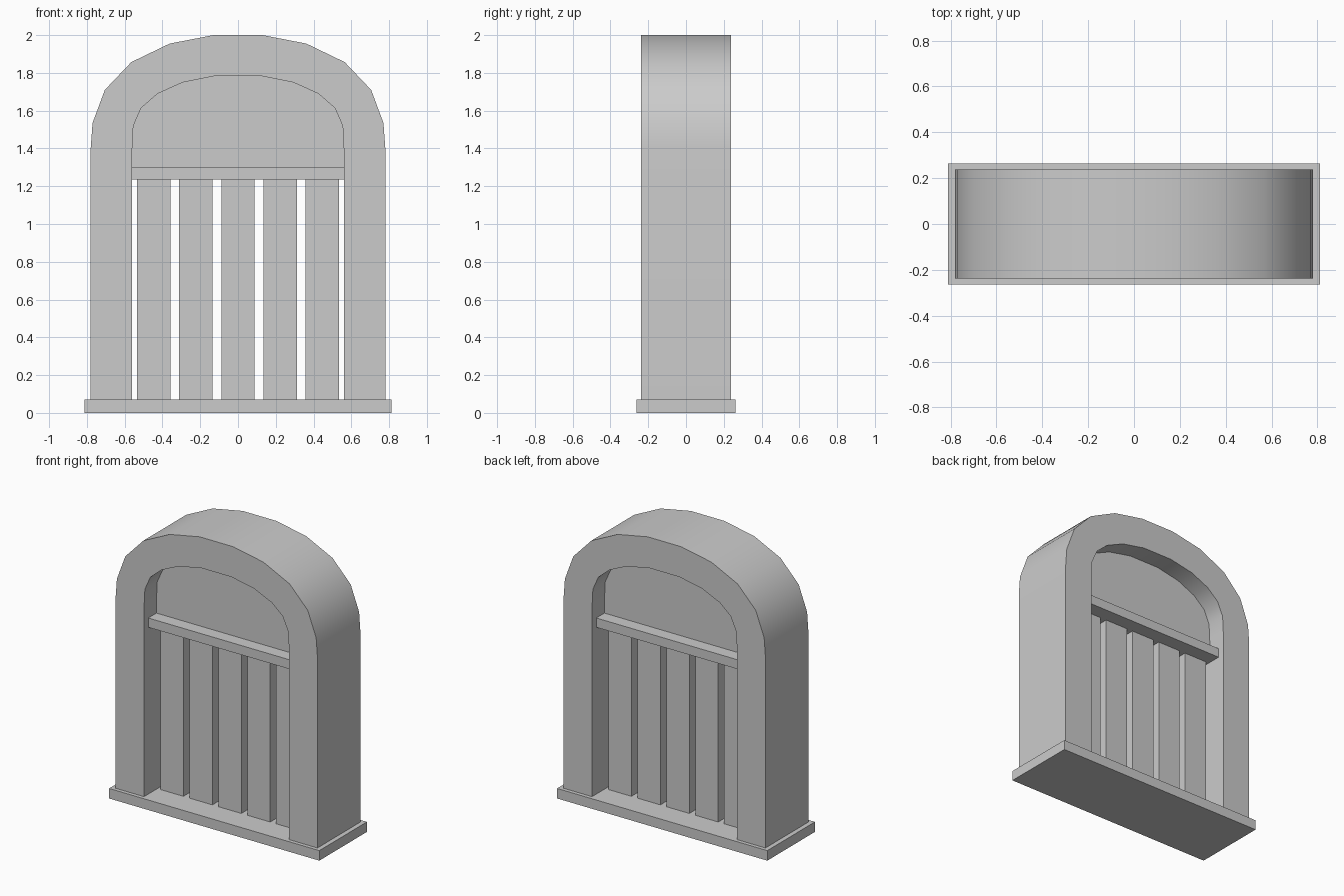
import bpy, bmesh, math

if "Cube" in bpy.data.objects:
    bpy.data.objects.remove(bpy.data.objects["Cube"])

BASE_TOP = 0.07
# right halves of the arch curves, springing line to crown (x, z)
OUTER = [(0.78, 1.40), (0.77, 1.535), (0.705, 1.71), (0.565, 1.857), (0.362, 1.955), (0.13, 2.0)]
INNER = [(0.56, 1.40), (0.554, 1.52), (0.512, 1.615), (0.425, 1.69), (0.292, 1.75), (0.115, 1.785)]


def box(name, x, z0, z1, width, depth):
    bpy.ops.mesh.primitive_cube_add(size=1, location=(x, 0, (z0 + z1) / 2))
    ob = bpy.context.object
    ob.name = name
    ob.scale = (width, depth, z1 - z0)
    bpy.ops.object.transform_apply(location=False, rotation=False, scale=True)
    return ob


def full_arch(half, z0):
    """Right foot, over the crown, to the left foot."""
    right = [(half[0][0], z0)] + half
    return right + [(-x, z) for x, z in reversed(right)]


def extrude_profile(name, points, depth):
    bm = bmesh.new()
    face = bm.faces.new([bm.verts.new((x, -depth / 2, z)) for x, z in points])
    ext = bmesh.ops.extrude_face_region(bm, geom=[face])
    verts = [g for g in ext["geom"] if isinstance(g, bmesh.types.BMVert)]
    bmesh.ops.translate(bm, verts=verts, vec=(0, depth, 0))
    bmesh.ops.recalc_face_normals(bm, faces=bm.faces)
    mesh = bpy.data.meshes.new(name)
    bm.to_mesh(mesh)
    bm.free()
    ob = bpy.data.objects.new(name, mesh)
    bpy.context.collection.objects.link(ob)
    bpy.ops.object.select_all(action='DESELECT')
    ob.select_set(True)
    bpy.context.view_layer.objects.active = ob
    bpy.ops.object.shade_smooth_by_angle(angle=math.radians(35))
    return ob


# plinth
box("base_slab", 0, 0, BASE_TOP, 1.625, 0.526)

# thick arched frame
extrude_profile("arch_frame",
                full_arch(OUTER, BASE_TOP) + full_arch(INNER, BASE_TOP)[::-1], 0.474)

# recessed panel filling the arch head
extrude_profile("arch_panel", full_arch(INNER, 1.27), 0.20)

# crossbar under the panel
box("crossbar", 0, 1.235, 1.30, 1.12, 0.38)

# upright bars
for i in range(-2, 3):
    box("upright_bar", i * 0.2235, BASE_TOP, 1.24, 0.177, 0.18)
